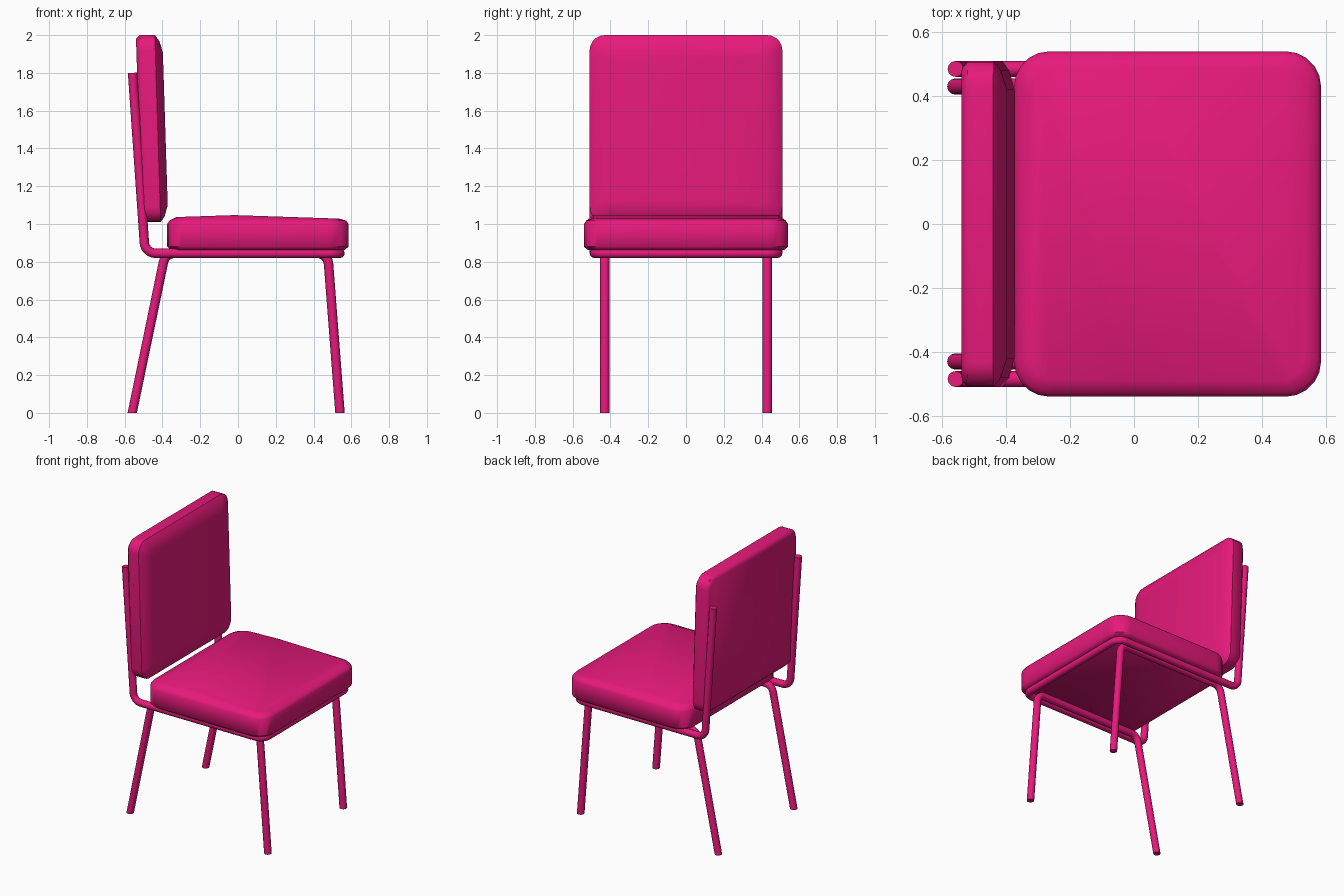
import bpy, bmesh, math
from mathutils import Vector

if "Cube" in bpy.data.objects:
    bpy.data.objects.remove(bpy.data.objects["Cube"])

mat = bpy.data.materials.new("magenta")
mat.diffuse_color = (0.8, 0.01, 0.2, 1)
mat.use_nodes = True
mat.node_tree.nodes["Principled BSDF"].inputs["Base Color"].default_value = mat.diffuse_color


def finish(obj, angle):
    obj.data.materials.append(mat)
    bpy.ops.object.select_all(action='DESELECT')
    obj.select_set(True)
    bpy.context.view_layer.objects.active = obj
    if obj.type == 'CURVE':
        bpy.ops.object.convert(target='MESH')
    bpy.ops.object.shade_smooth_by_angle(angle=math.radians(angle))
    return bpy.context.view_layer.objects.active


def fillet(points, radius, steps=6):
    """Round the inner corners of a polyline."""
    pts = [Vector(p) for p in points]
    out = [pts[0]]
    for a, b, c in zip(pts, pts[1:], pts[2:]):
        u, v = (a - b).normalized(), (c - b).normalized()
        half = u.angle(v) / 2
        start = b + u * (radius / math.tan(half))
        centre = b + (u + v).normalized() * (radius / math.sin(half))
        x = (start - centre).normalized()
        y = -u
        sweep = math.pi - 2 * half
        for i in range(steps + 1):
            t = sweep * i / steps
            out.append(centre + radius * (x * math.cos(t) + y * math.sin(t)))
    return out + [pts[-1]]


def tube(name, points, bend):
    path = fillet(points, bend)
    cu = bpy.data.curves.new(name, 'CURVE')
    cu.dimensions = '3D'
    cu.bevel_depth = 0.025
    cu.bevel_resolution = 4
    cu.use_fill_caps = True
    sp = cu.splines.new('POLY')
    sp.points.add(len(path) - 1)
    for p, co in zip(sp.points, path):
        p.co = (*co, 1)
    obj = bpy.data.objects.new(name, cu)
    bpy.context.collection.objects.link(obj)
    obj = finish(obj, 40)
    # flat feet on the floor
    for v in obj.data.vertices:
        if v.co.z < 0.02:
            v.co.z = 0


def outline(a0, a1, b, inset, radius, mid, steps=5):
    """Rounded rectangle a0..a1 by -b..b, with a point at mid on both long sides."""
    a0, a1, b, r = a0 + inset, a1 - inset, b - inset, max(radius - inset * 0.5, 0.02)
    corners = [(a1 - r, b - r, 0), (a0 + r, b - r, 90),
               (a0 + r, -b + r, 180), (a1 - r, -b + r, 270)]
    pts = []
    for k, (ca, cb, deg) in enumerate(corners):
        for i in range(steps + 1):
            t = math.radians(deg + 90 * i / steps)
            pts.append((ca + r * math.cos(t), cb + r * math.sin(t)))
        if k % 2 == 0:
            pts.append((mid, b if k == 0 else -b))
    return pts


def cushion(name, a0, a1, b, radius, layers, mid, place):
    """Loft rounded rectangles through (height, inset) layers."""
    bm = bmesh.new()
    rings = [[bm.verts.new(place(p, q, h, i == len(layers) - 1))
              for p, q in outline(a0, a1, b, inset, radius, mid)]
             for i, (h, inset) in enumerate(layers)]
    n = len(rings[0])
    for lo, hi in zip(rings, rings[1:]):
        for i in range(n):
            j = (i + 1) % n
            bm.faces.new((lo[i], lo[j], hi[j], hi[i]))
    bm.faces.new(rings[0][::-1])
    # last face is split along the ridge
    top, m1, m2 = rings[-1], n // 4 - 1, 3 * n // 4 - 1
    m1, m2 = 6, 6 + n // 2
    bm.faces.new(top[m1:m2 + 1])
    bm.faces.new(top[m2:] + top[:m1 + 1])
    bmesh.ops.recalc_face_normals(bm, faces=bm.faces)
    me = bpy.data.meshes.new(name)
    bm.to_mesh(me)
    bm.free()
    obj = bpy.data.objects.new(name, me)
    bpy.context.collection.objects.link(obj)
    finish(obj, 50)


# seat: crowned along a ridge at x = -0.02
RIDGE = -0.02


def seat_place(x, y, h, last):
    crown = 0.02 * (1 - abs(x - RIDGE) / 0.6) if last else 0
    return (x, y, h + crown)


cushion("seat", -0.375, 0.585, 0.54, 0.11,
        [(0.862, 0.02), (0.88, 0.0), (1.0, 0.0), (1.018, 0.012), (1.027, 0.05)],
        RIDGE, seat_place)


# backrest: leaning pad, lofted from back to front
def back_place(z, y, u, last):
    return (-0.51 - 0.03 * (z - 1.03) / 0.95 + u, y, z)


cushion("backrest", 1.01, 2.0, 0.51, 0.08,
        [(0.0, 0.02), (0.02, 0.0), (0.1, 0.0), (0.122, 0.03), (0.14, 0.09)],
        1.5, back_place)

# upper frame: back posts, side rails and front rail in one bent tube
half = [(-0.558, 0.485, 1.8), (-0.492, 0.485, 0.845), (0.54, 0.485, 0.845)]
tube("upper_frame", half + [(x, -y, z) for x, y, z in reversed(half)], 0.06)

# leg hoops, one per side
for side, s in (("left", 1), ("right", -1)):
    y = 0.43 * s
    tube(side + "_legs", [(-0.56, y, 0), (-0.385, y, 0.845),
                          (0.475, y, 0.845), (0.54, y, 0)], 0.06)
